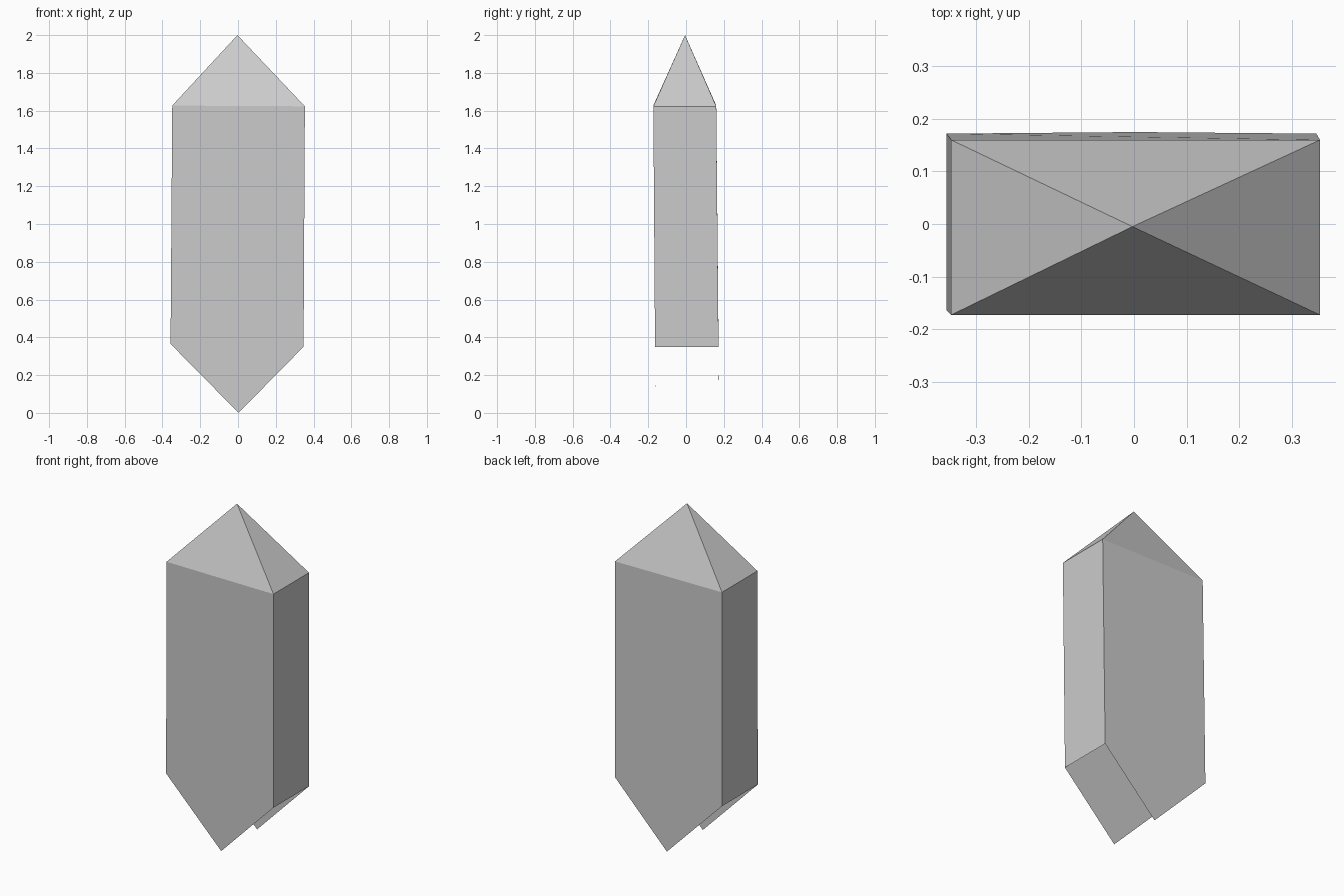
import bpy, bmesh

if "Cube" in bpy.data.objects:
    bpy.data.objects.remove(bpy.data.objects["Cube"])

# Crystal shard: sheared box with a pyramid tip; front and back walls end in points, underside open
bm = bmesh.new()


def wall(y_top, y_low, y_tip):
    """Pentagon wall profile, clockwise from top left."""
    pts = [(-0.348, y_top, 1.627), (0.354, y_top, 1.623), (0.347, y_low, 0.35),
           (0.003, y_tip, 0.0), (-0.357, y_low, 0.365)]
    return [bm.verts.new(p) for p in pts]


front = wall(-0.173, -0.164, -0.162)
back = wall(0.16, 0.172, 0.175)
bm.faces.new(front)
bm.faces.new(back)

# Narrow side walls
for top, low in ((0, 4), (1, 2)):
    bm.faces.new((front[top], front[low], back[low], back[top]))

# Pyramid tip
apex = bm.verts.new((-0.003, -0.005, 2.0))
ring = [front[0], front[1], back[1], back[0]]
for i in range(4):
    bm.faces.new((ring[i], ring[(i + 1) % 4], apex))

bmesh.ops.recalc_face_normals(bm, faces=bm.faces)
mesh = bpy.data.meshes.new("crystal_shard")
bm.to_mesh(mesh)
bm.free()
bpy.context.collection.objects.link(bpy.data.objects.new("crystal_shard", mesh))
